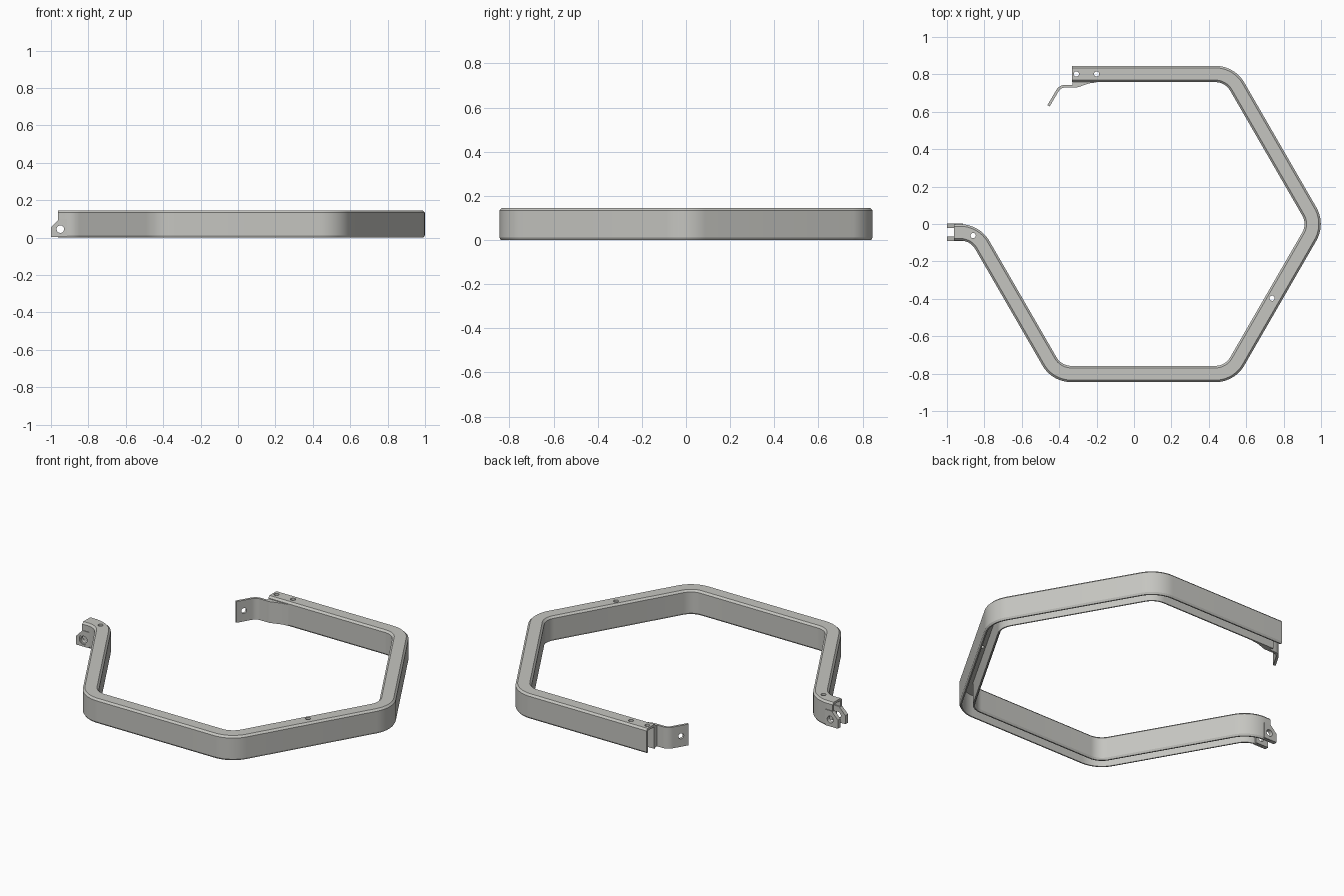
import bpy, bmesh, math
from mathutils import Vector

if "Cube" in bpy.data.objects:
    bpy.data.objects.remove(bpy.data.objects["Cube"])

HEIGHT, HALF, WALL, CH = 0.145, 0.0435, 0.014, 0.011

grey = bpy.data.materials.new("light_grey")
grey.diffuse_color = (0.56, 0.56, 0.53, 1)
grey.use_nodes = True
grey.node_tree.nodes["Principled BSDF"].inputs["Base Color"].default_value = grey.diffuse_color


def finish(name, bm):
    bmesh.ops.recalc_face_normals(bm, faces=bm.faces)
    me = bpy.data.meshes.new(name)
    bm.to_mesh(me)
    bm.free()
    ob = bpy.data.objects.new(name, me)
    me.materials.append(grey)
    bpy.context.collection.objects.link(ob)
    return ob


def round_path(points, radius, steps=12):
    """Polyline with each inner corner replaced by a tangent arc."""
    pts = [Vector(p) for p in points]
    out = [pts[0]]
    for a, b, c in zip(pts, pts[1:], pts[2:]):
        d1, d2 = (b - a).normalized(), (c - b).normalized()
        turn = math.atan2(d1.x * d2.y - d1.y * d2.x, d1.dot(d2))
        start = b - d1 * radius * math.tan(abs(turn) / 2)
        side = math.copysign(1, turn)
        centre = start + Vector((-d1.y, d1.x)) * radius * side
        arm = start - centre
        for i in range(steps + 1):
            t = turn * i / steps
            out.append(centre + Vector((arm.x * math.cos(t) - arm.y * math.sin(t),
                                        arm.x * math.sin(t) + arm.y * math.cos(t))))
    return out + [pts[-1]]


def sweep(name, path, section):
    """Carry a closed (offset, z) section along a flat path."""
    bm = bmesh.new()
    rings = []
    for i, p in enumerate(path):
        d1 = (p - path[i - 1]).normalized() if i else (path[1] - p).normalized()
        d2 = (path[i + 1] - p).normalized() if i + 1 < len(path) else d1
        d = (d1 + d2).normalized()
        n = Vector((-d.y, d.x)) / max(d.dot(d1), 0.5)
        rings.append([bm.verts.new((p.x + n.x * o, p.y + n.y * o, z)) for o, z in section])
    m = len(section)
    for r, s in zip(rings, rings[1:]):
        for j in range(m):
            bm.faces.new((r[j], r[(j + 1) % m], s[(j + 1) % m], s[j]))
    bm.faces.new(rings[0])
    bm.faces.new(rings[-1])
    return finish(name, bm)


def prism(name, outline, offset):
    """Extrude a flat 3D outline by an offset vector."""
    bm = bmesh.new()
    f = bm.faces.new([bm.verts.new(p) for p in outline])
    ext = bmesh.ops.extrude_face_region(bm, geom=[f])
    bmesh.ops.translate(bm, vec=offset,
                        verts=[v for v in ext["geom"] if isinstance(v, bmesh.types.BMVert)])
    return finish(name, bm)


def drill(ob, centre, direction, radius, depth):
    """Cut a round hole centred on a point."""
    bpy.ops.mesh.primitive_cylinder_add(vertices=32, radius=radius, depth=depth, location=centre)
    cutter = bpy.context.object
    cutter.rotation_euler = Vector(direction).to_track_quat('Z', 'Y').to_euler()
    cutter.hide_render = True
    mod = ob.modifiers.new("hole", 'BOOLEAN')
    mod.operation, mod.solver, mod.object = 'DIFFERENCE', 'EXACT', cutter
    bpy.context.view_layer.objects.active = ob
    bpy.ops.object.modifier_apply(modifier=mod.name)
    bpy.data.objects.remove(cutter)


# Six-sided channel, open underneath, with one side left out
channel_path = round_path([(-0.332, 0.802), (0.513, 0.802), (0.976, 0), (0.513, -0.802),
                           (-0.413, -0.802), (-0.85, -0.045), (-0.962, -0.045)], 0.135)
right_half = [(HALF - WALL, HEIGHT - WALL), (HALF - WALL, 0), (HALF - CH * 0.6, 0),
              (HALF, CH), (HALF, HEIGHT - CH), (HALF - CH, HEIGHT)]
section = right_half + [(-o, z) for o, z in reversed(right_half)]
channel = sweep("channel_frame", channel_path, section)

# Screw holes through the top
for x, y in ((-0.308, 0.802), (-0.2, 0.802), (0.738, -0.397), (-0.86, -0.062)):
    drill(channel, (x, y, HEIGHT), (0, 0, 1), 0.014, 0.06)

# Curved latch tongue and its root
tongue_path = round_path([(-0.20, 0.764), (-0.24, 0.759), (-0.305, 0.737),
                          (-0.395, 0.737), (-0.457, 0.632)], 0.05, 8)
tongue = sweep("latch_tongue", tongue_path,
               [(-0.007, 0.004), (0.007, 0.004), (0.007, 0.13), (-0.007, 0.13)])
drill(tongue, (-0.434, 0.671, 0.067), (0.866, -0.5, 0), 0.016, 0.06)
root = prism("latch_root", [(-0.23, 0.765, 0.004), (-0.305, 0.737, 0.004),
                            (-0.33, 0.737, 0.004), (-0.33, 0.765, 0.004)], (0, 0, 0.126))

# Pair of hinge lugs at the other end
parts = [channel, tongue, root]
for name, y in (("hinge_lug_back", -0.021), ("hinge_lug_front", -0.092)):
    lug = prism(name, [(-0.915, y, 0.004), (-1.0, y, 0.004), (-1.0, y, 0.055),
                       (-0.958, y, 0.098), (-0.915, y, 0.098)], (0, 0.024, 0))
    parts.append(lug)

# Hinge pin hole with a shallow counterbore on the front
for ob in [channel] + parts[3:]:
    drill(ob, (-0.95, -0.045, 0.045), (0, 1, 0), 0.02, 0.2)
drill(parts[4], (-0.95, -0.092, 0.045), (0, 1, 0), 0.029, 0.01)

for ob in parts:
    bpy.ops.object.select_all(action='DESELECT')
    ob.select_set(True)
    bpy.context.view_layer.objects.active = ob
    bpy.ops.object.shade_smooth_by_angle(angle=math.radians(30))
